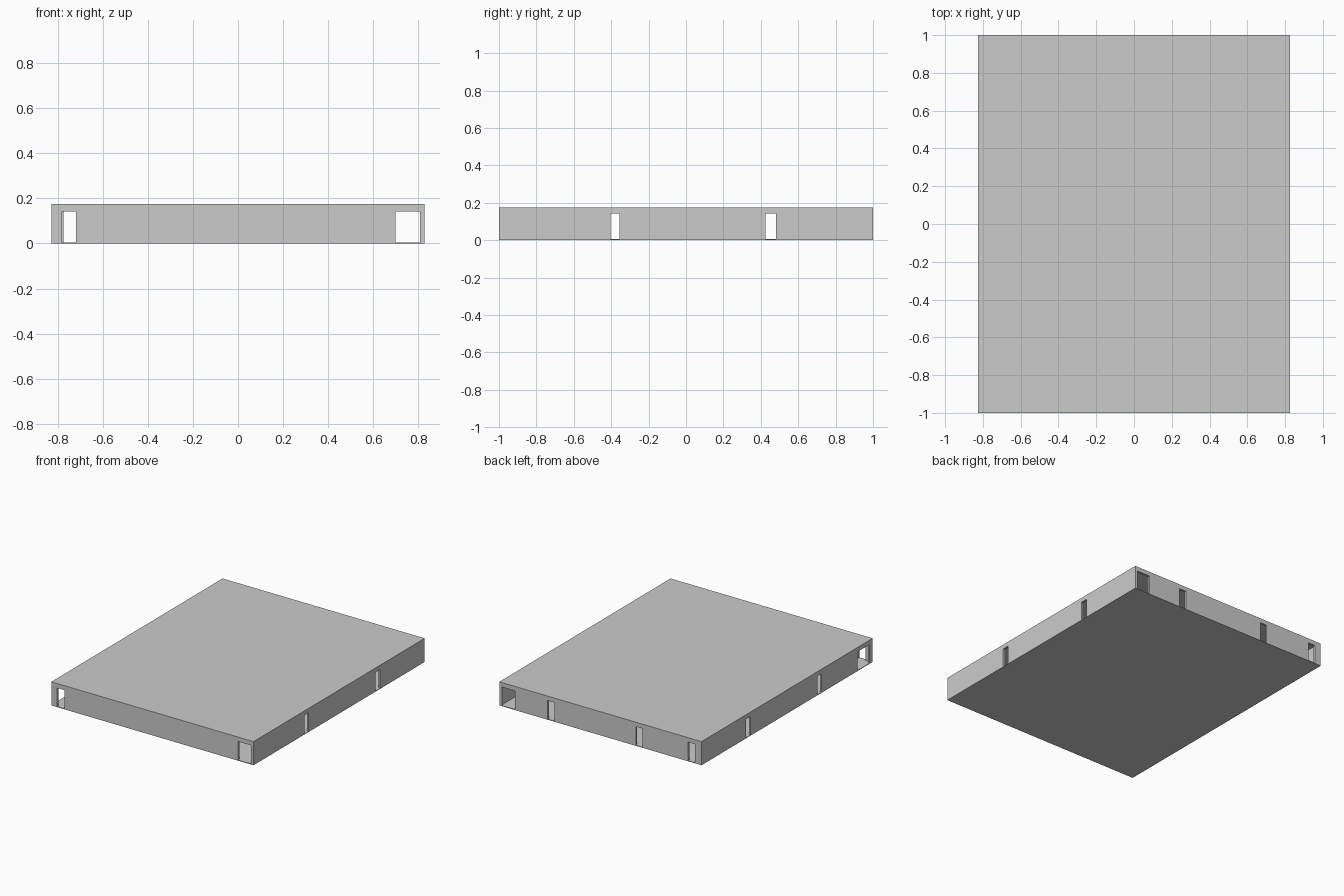
import bpy, bmesh
from mathutils import Matrix, Vector

if "Cube" in bpy.data.objects:
    bpy.data.objects.remove(bpy.data.objects["Cube"])

W, D = 0.827, 1.0          # half width, half depth
T = 0.015                  # wall thickness
FLOOR, DOOR, CEIL, TOP = 0.005, 0.142, 0.169, 0.175


def finish(name, bm):
    bmesh.ops.recalc_face_normals(bm, faces=bm.faces)
    mesh = bpy.data.meshes.new(name)
    bm.to_mesh(mesh)
    bm.free()
    obj = bpy.data.objects.new(name, mesh)
    bpy.context.collection.objects.link(obj)
    return obj


def slab(name, z0, z1):
    bm = bmesh.new()
    m = Matrix.Translation((0, 0, (z0 + z1) / 2)) @ Matrix.Diagonal((2 * W, 2 * D, z1 - z0, 1))
    bmesh.ops.create_cube(bm, size=1, matrix=m)
    return finish(name, bm)


def wall(name, axis, start, end, face, inner, doors):
    """Wall profile with door notches at its foot, extruded to its thickness."""
    outline = [(start, FLOOR)]
    for a, b in doors:
        outline += [(a, FLOOR), (a, DOOR), (b, DOOR), (b, FLOOR)]
    outline += [(end, FLOOR), (end, CEIL), (start, CEIL)]
    along_x = axis == 'x'
    bm = bmesh.new()
    verts = [bm.verts.new((u, face, z) if along_x else (face, u, z)) for u, z in outline]
    f = bm.faces.new(verts)
    d = inner - face
    geom = bmesh.ops.extrude_face_region(bm, geom=[f], use_keep_orig=True)['geom']
    shift = Vector((0, d, 0)) if along_x else Vector((d, 0, 0))
    bmesh.ops.translate(bm, vec=shift, verts=[v for v in geom if isinstance(v, bmesh.types.BMVert)])
    return finish(name, bm)


# Floor and roof
slab("floor", 0, FLOOR)
slab("roof", CEIL, TOP)

# Front and back walls, full width
wall("front_wall", 'x', -W, W, -D, -D + T, [(-0.78, -0.72), (0.70, 0.807)])
wall("back_wall", 'x', -W, W, D, D - T,
     [(-0.775, -0.717), (-0.345, -0.29), (0.377, 0.432), (0.70, 0.807)])

# Side walls, fitted between front and back
side_doors = [(-0.405, -0.355), (0.425, 0.48)]
wall("right_wall", 'y', -D + T, D - T, W, W - T, side_doors)
wall("left_wall", 'y', -D + T, D - T, -W, -W + T, [(-0.965, -0.825)] + side_doors)
